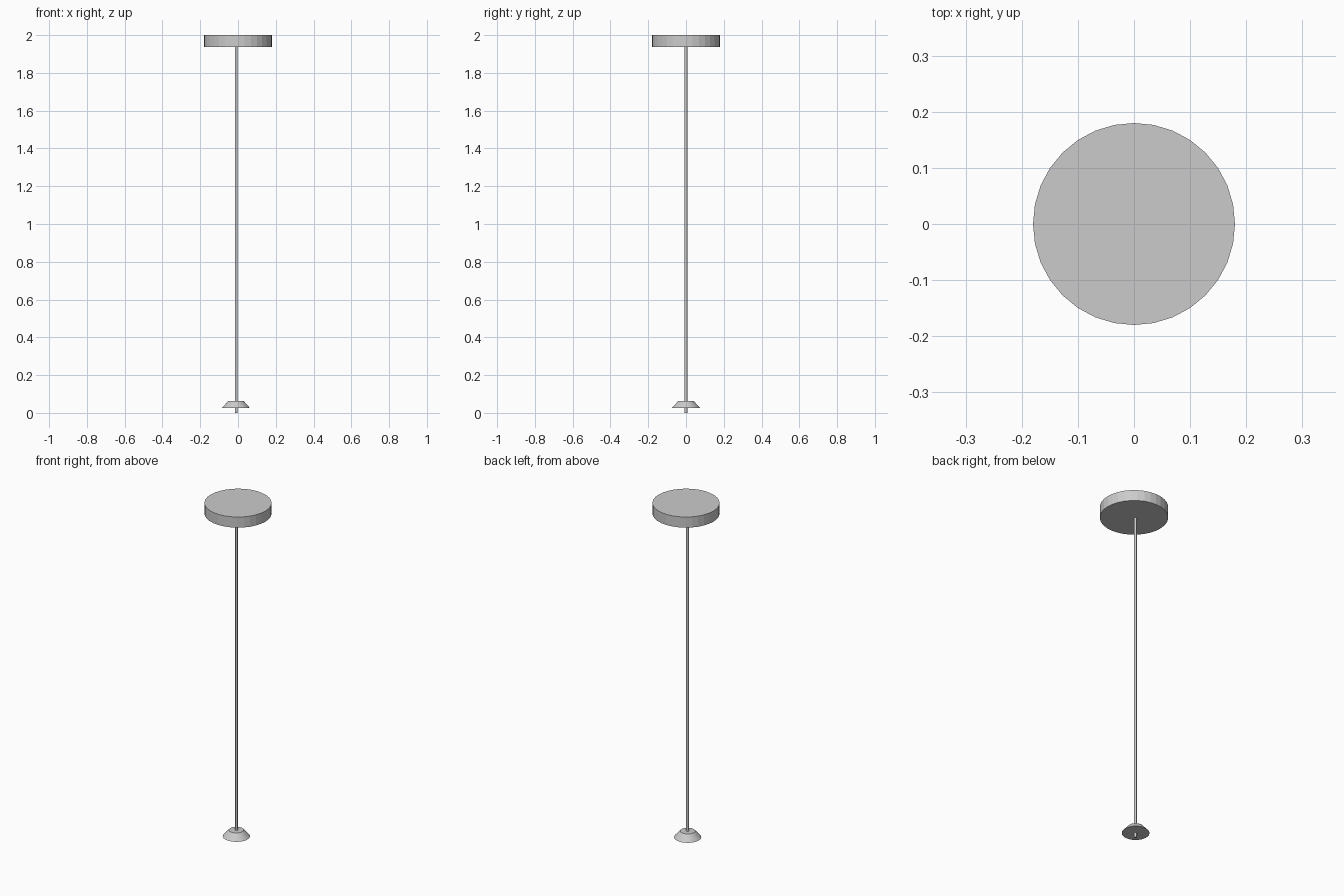
import bpy

if "Cube" in bpy.data.objects:
    bpy.data.objects.remove(bpy.data.objects["Cube"])


def turned(name, radius_bottom, radius_top, z0, z1, x=0.0, sides=32):
    """Capped cylinder or cone between two heights."""
    bpy.ops.mesh.primitive_cone_add(vertices=sides, radius1=radius_bottom,
                                    radius2=radius_top, depth=z1 - z0,
                                    location=(x, 0, (z0 + z1) / 2))
    bpy.context.object.name = name


# ceiling disc
turned("ceiling_disc", 0.18, 0.18, 1.937, 2.0)
# thin hanging rod, slightly off the disc centre
turned("hanging_rod", 0.007, 0.007, 0.0, 1.94, x=-0.01)
# small conical bell near the lower end
turned("bell_cone", 0.073, 0.04, 0.027, 0.064, x=-0.011)
